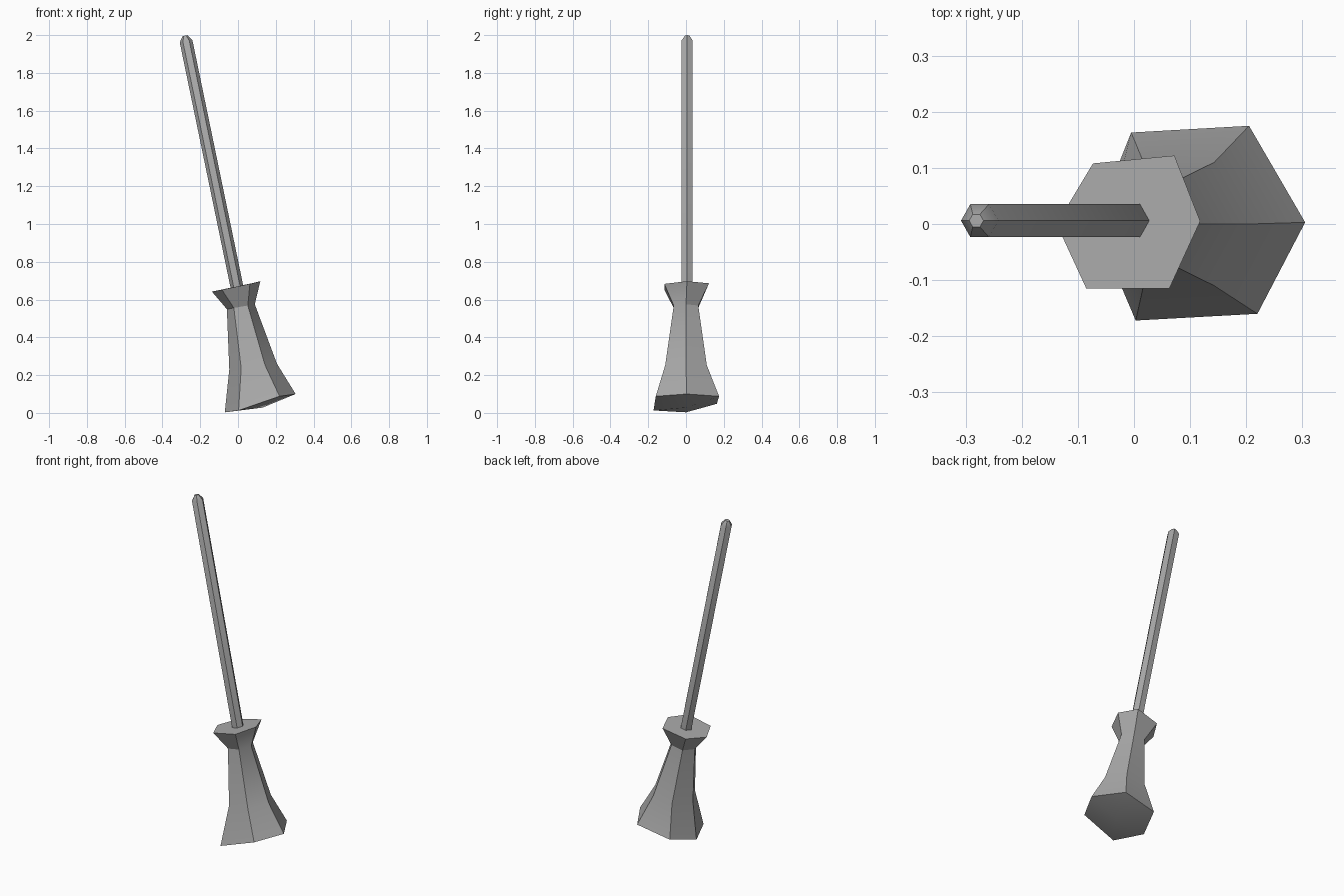
import bpy, bmesh, math
from mathutils import Vector, Matrix

if "Cube" in bpy.data.objects:
    bpy.data.objects.remove(bpy.data.objects["Cube"])

gray = bpy.data.materials.new("plain gray")
gray.diffuse_color = (0.4, 0.4, 0.4, 1)
gray.use_nodes = True
gray.node_tree.nodes["Principled BSDF"].inputs["Base Color"].default_value = gray.diffuse_color


def hexagon(x, y, z, r, tilt):
    """Six points around a centre, leaning about the y axis."""
    lean = Matrix.Rotation(math.radians(-tilt), 3, 'Y')
    return [Vector((x, y, z)) + lean @ Vector((r * math.cos(a), r * math.sin(a), 0))
            for a in (math.pi / 3 * i for i in range(6))]


def loft(name, rings, bottom_centre=None):
    """Skin hexagonal rings from bottom to top and close both ends."""
    bm = bmesh.new()
    loops = [[bm.verts.new(p) for p in ring] for ring in rings]
    for lo, hi in zip(loops, loops[1:]):
        for i in range(6):
            j = (i + 1) % 6
            bm.faces.new((lo[i], lo[j], hi[j], hi[i]))
    bm.faces.new(loops[-1])
    if bottom_centre:
        c = bm.verts.new(bottom_centre)
        for i in range(6):
            bm.faces.new((c, loops[0][(i + 1) % 6], loops[0][i]))
    else:
        bm.faces.new(loops[0][::-1])
    bmesh.ops.recalc_face_normals(bm, faces=bm.faces)
    mesh = bpy.data.meshes.new(name)
    bm.to_mesh(mesh)
    bm.free()
    mesh.materials.append(gray)
    obj = bpy.data.objects.new(name, mesh)
    bpy.context.collection.objects.link(obj)
    bpy.ops.object.select_all(action='DESELECT')
    obj.select_set(True)
    bpy.context.view_layer.objects.active = obj
    bpy.ops.object.shade_smooth_by_angle(angle=math.radians(32))


# Bristle head: slightly uneven flared ends, narrow tied waist
bottom = [(0.305, 0.003, 0.1), (0.205, 0.175, 0.088), (-0.005, 0.163, 0.048),
          (-0.07, 0, 0.003), (0.003, -0.172, 0.013), (0.22, -0.16, 0.088)]
top = [(0.118, 0.005, 0.697), (0.072, 0.122, 0.686), (-0.073, 0.108, 0.655),
       (-0.138, 0, 0.642), (-0.085, -0.115, 0.652), (0.063, -0.115, 0.683)]
loft("bristle_head",
     [bottom, hexagon(0.08, 0, 0.245, 0.127, 7), hexagon(0.015, 0, 0.562, 0.075, 10), top],
     bottom_centre=(0.13, 0, 0.028))

# Handle: straight hexagonal stick with a bevelled tip
loft("handle", [hexagon(0.0, 0.006, 0.64, 0.034, -11.7 + 23.4),
                hexagon(-0.275, 0.006, 1.968, 0.034, 11.7),
                hexagon(-0.281, 0.006, 1.997, 0.013, 11.7)])
